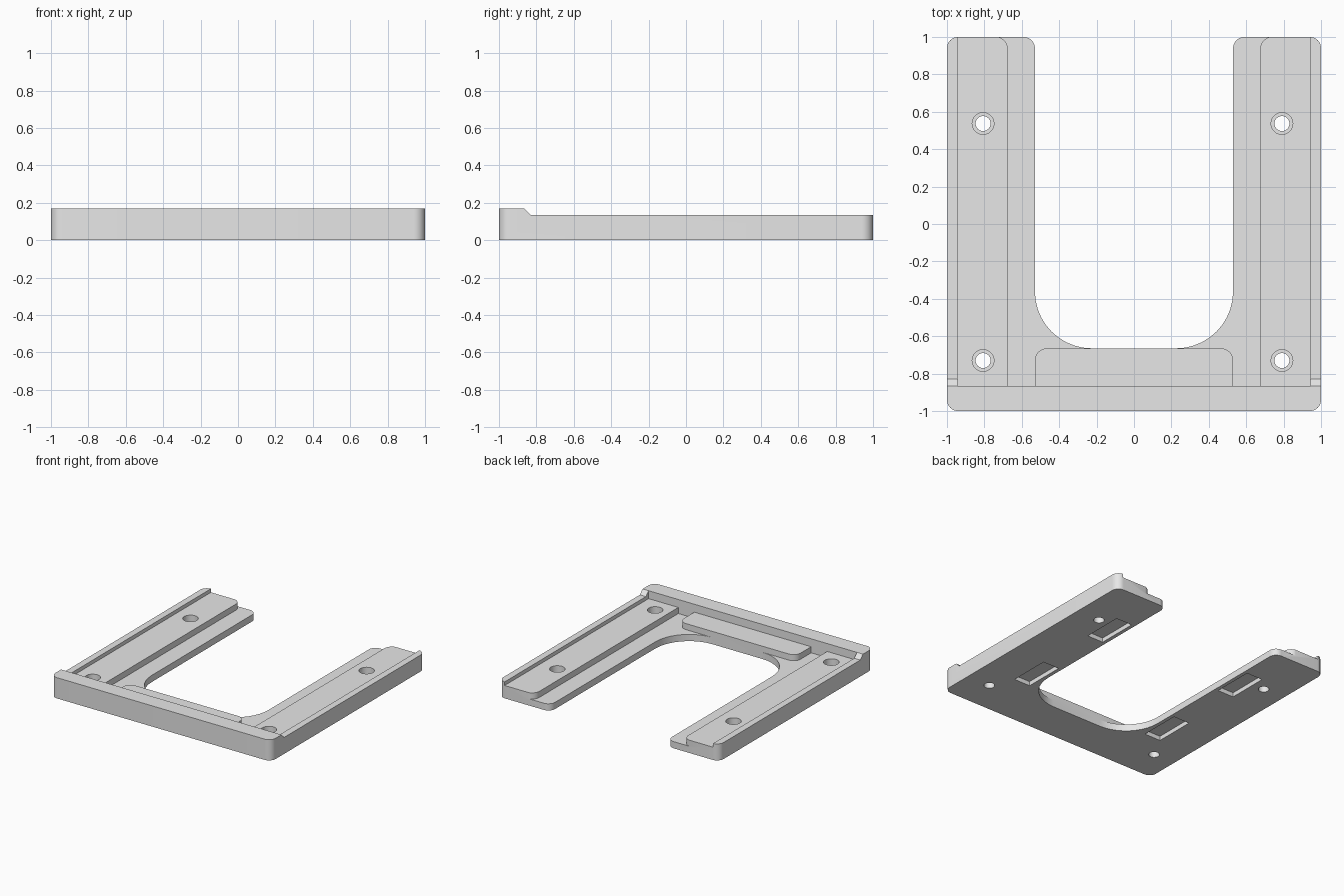
import bpy, bmesh, math
from mathutils import Vector

if "Cube" in bpy.data.objects:
    bpy.data.objects.remove(bpy.data.objects["Cube"], do_unlink=True)

grey = bpy.data.materials.new("light_grey")
grey.use_nodes = True
grey.diffuse_color = (0.8, 0.8, 0.8, 1)
grey.node_tree.nodes["Principled BSDF"].inputs["Base Color"].default_value = (0.8, 0.8, 0.8, 1)


def rounded(points, steps=10):
    """Outline with right-angle corners (x, y, radius) rounded off."""
    out = []
    for i, (x, y, r) in enumerate(points):
        p = Vector((x, y))
        if r == 0:
            out.append(p)
            continue
        a = (Vector(points[i - 1][:2]) - p).normalized()
        b = (Vector(points[(i + 1) % len(points)][:2]) - p).normalized()
        c = p + (a + b) * r
        for k in range(steps + 1):
            t = math.pi / 2 * k / steps
            out.append(c - r * (b * math.cos(t) + a * math.sin(t)))
    return out


def mirrored(half):
    """Full outline from its +x half."""
    return half + [(-x, y, r) for x, y, r in reversed(half)]


def solid(name, coords, offset):
    bm = bmesh.new()
    face = bm.faces.new([bm.verts.new(c) for c in coords])
    ext = bmesh.ops.extrude_face_region(bm, geom=[face])
    bmesh.ops.translate(bm, vec=offset,
                        verts=[v for v in ext["geom"] if isinstance(v, bmesh.types.BMVert)])
    bmesh.ops.recalc_face_normals(bm, faces=bm.faces)
    mesh = bpy.data.meshes.new(name)
    bm.to_mesh(mesh)
    bm.free()
    mesh.materials.append(grey)
    obj = bpy.data.objects.new(name, mesh)
    bpy.context.collection.objects.link(obj)
    return obj


def prism(name, points, z0, z1):
    return solid(name, [(p.x, p.y, z0) for p in rounded(points)], (0, 0, z1 - z0))


def box(name, x0, x1, y0, y1, z0, z1):
    return prism(name, [(x0, y0, 0), (x1, y0, 0), (x1, y1, 0), (x0, y1, 0)], z0, z1)


def cylinder(x, y, r, z0, z1):
    bpy.ops.mesh.primitive_cylinder_add(vertices=40, radius=r, depth=z1 - z0,
                                        location=(x, y, (z0 + z1) / 2))
    obj = bpy.context.object
    obj.data.materials.append(grey)
    return obj


def cut(target, cutter):
    cutter.hide_render = True
    mod = target.modifiers.new("cut", "BOOLEAN")
    mod.operation = "DIFFERENCE"
    mod.solver = "EXACT"
    mod.object = cutter
    bpy.ops.object.select_all(action="DESELECT")
    bpy.context.view_layer.objects.active = target
    target.select_set(True)
    bpy.ops.object.modifier_apply(modifier=mod.name)
    bpy.data.objects.remove(cutter, do_unlink=True)


FRONT, TOP, RIM, PAD, LEDGE = -0.865, 0.17, 0.135, 0.105, 0.055
HIGH = 0.21

# U-shaped bracket blank
bracket = prism("u_bracket", mirrored([
    (0.53, -0.665, 0.305), (0.53, 1, 0.06), (1, 1, 0.06), (1, -1, 0.06)]), 0, TOP)

# Floor between the side rims, behind the front wall
cut(bracket, box("floor_cutter", -0.945, 0.945, FRONT, 1.2, PAD, HIGH))

# Side rims lowered, with a sloped end at the front wall
slope = HIGH - TOP
profile = [(FRONT - slope, HIGH), (FRONT + TOP - RIM, RIM), (1.2, RIM), (1.2, HIGH)]
cut(bracket, solid("rim_cutter", [(-1.2, y, z) for y, z in profile], (2.4, 0, 0)))

# Low ledge around the rounded leg pads and front pad
cut(bracket, prism("ledge_cutter", mirrored([
    (0.53, -0.665, 0.065), (0.53, FRONT, 0), (0.675, FRONT, 0),
    (0.675, 1.001, 0.065), (0.8, 1.001, 0), (0.8, 1.2, 0)]), LEDGE, HIGH))

# Counterbored screw holes
for x in (-0.807, 0.791):
    for y in (-0.73, 0.537):
        cut(bracket, cylinder(x, y, 0.058, 0.05, HIGH))
        cut(bracket, cylinder(x, y, 0.04, -0.1, HIGH))

# Shallow pockets in the underside of the legs
for x0, x1 in ((0.56, 0.705), (-0.705, -0.56)):
    for y0 in (-0.54, 0.305):
        cut(bracket, box("pocket_cutter", x0, x1, y0, y0 + 0.335, -0.1, 0.035))

bpy.ops.object.shade_smooth_by_angle(angle=math.radians(30))
